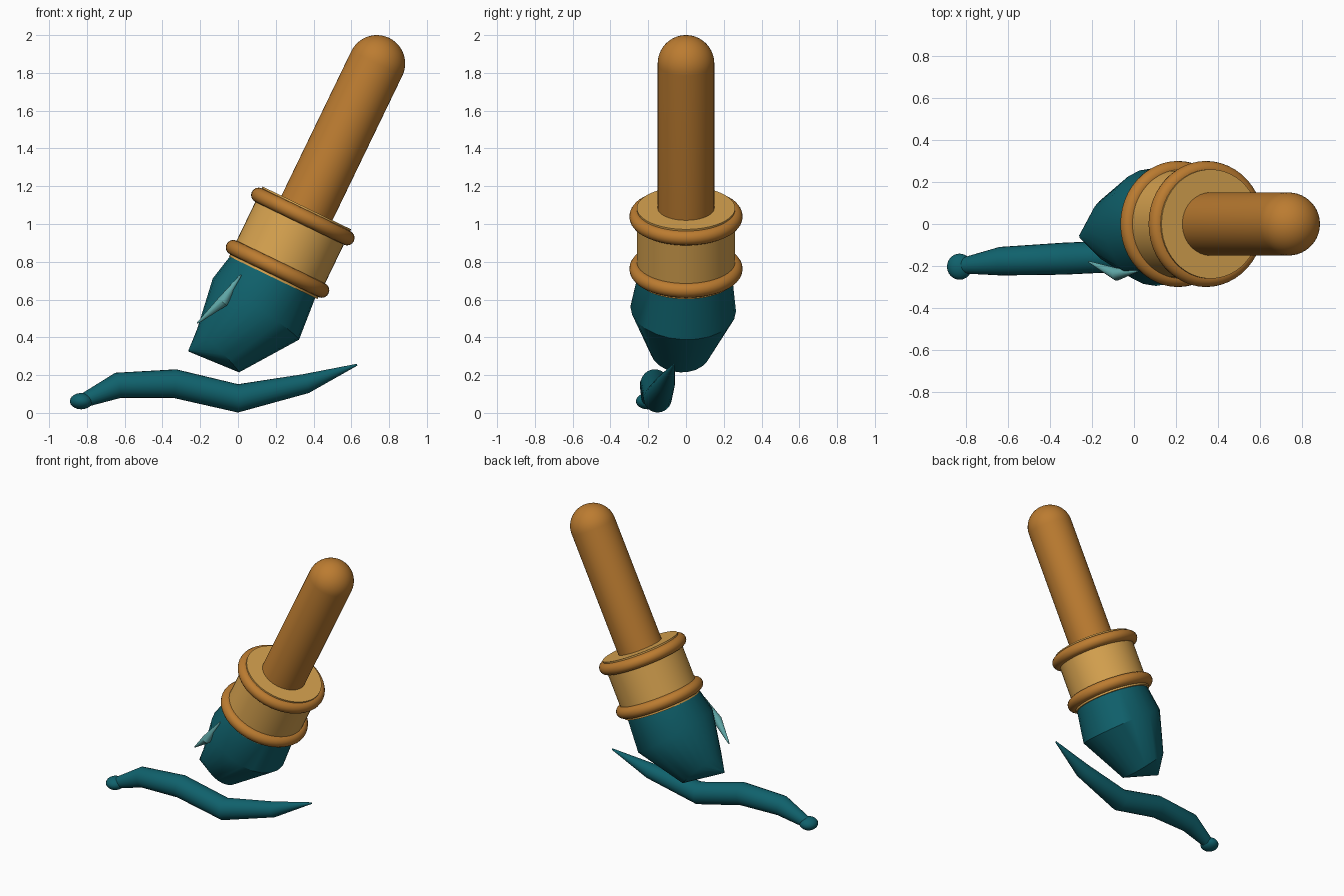
import bpy, bmesh, math
from mathutils import Vector, Matrix

cube = bpy.data.objects.get("Cube")
if cube:
    bpy.data.objects.remove(cube, do_unlink=True)

LEAN = math.radians(25.8)
END = Vector((0.735, 0, 1.85))          # centre of the rounded handle end
FRAME = Matrix.Translation(END) @ Matrix.Rotation(LEAN, 4, 'Y')


def material(name, rgb):
    m = bpy.data.materials.new(name)
    m.use_nodes = True
    m.diffuse_color = (*rgb, 1)
    m.node_tree.nodes["Principled BSDF"].inputs["Base Color"].default_value = (*rgb, 1)
    return m


wood = material("orange_wood", (0.50, 0.20, 0.03))
brass = material("pale_brass", (0.69, 0.37, 0.08))
teal = material("teal_paint", (0.005, 0.12, 0.15))
shine = material("light_teal", (0.12, 0.40, 0.40))


def finish(name, bm, mat, matrix=Matrix()):
    bmesh.ops.recalc_face_normals(bm, faces=bm.faces)
    mesh = bpy.data.meshes.new(name)
    bm.to_mesh(mesh)
    bm.free()
    mesh.transform(matrix)
    mesh.materials.append(mat)
    ob = bpy.data.objects.new(name, mesh)
    bpy.context.collection.objects.link(ob)
    bpy.ops.object.select_all(action='DESELECT')
    ob.select_set(True)
    bpy.context.view_layer.objects.active = ob
    bpy.ops.object.shade_smooth_by_angle(angle=math.radians(35))
    return ob


def skin(bm, rings, closed=False):
    """Bridge successive rings of vertices, capping the open ends."""
    n = len(rings[0])
    pairs = list(zip(rings, rings[1:])) + ([(rings[-1], rings[0])] if closed else [])
    for a, b in pairs:
        for i in range(n):
            j = (i + 1) % n
            bm.faces.new((a[i], a[j], b[j], b[i]))
    if not closed:
        bm.faces.new(rings[0])
        bm.faces.new(rings[-1])


def lathe(name, profile, mat, sides=48, closed=False):
    """Turn (radius, height) points around the leaning brush axis."""
    bm = bmesh.new()
    turns = [math.tau * i / sides for i in range(sides)]
    rings = [[bm.verts.new((r * math.cos(a), r * math.sin(a), h)) for a in turns]
             for r, h in profile]
    skin(bm, rings, closed)
    return finish(name, bm, mat, FRAME)


def sweep(name, path, mat, sides=24, tangents={}):
    """Round tube through (x, y, z, radius) points with mitred joints."""
    bm = bmesh.new()
    pts = [Vector(p[:3]) for p in path]
    steps = [(b - a).normalized() for a, b in zip(pts, pts[1:])]
    rings = []
    for k, p in enumerate(pts):
        t = steps[max(k - 1, 0)] + steps[min(k, len(steps) - 1)]
        t = Vector(tangents.get(k, t)).normalized()
        u = Vector((0, 1, 0))
        u = (u - t * u.dot(t)).normalized()
        v = t.cross(u)
        turns = [math.tau * i / sides for i in range(sides)]
        rings.append([bm.verts.new(p + (u * math.cos(a) + v * math.sin(a)) * path[k][3])
                      for a in turns])
    skin(bm, rings)
    return finish(name, bm, mat)


# Handle with domed end
dome = [(0.15 * math.cos(a), 0.15 * math.sin(a))
        for a in (math.radians(7.4 * i) for i in range(13))]
lathe("handle", [(0.15, -0.95)] + dome, wood)

# Ferrule and its two bands
lathe("ferrule", [(0.26, -1.26), (0.26, -0.85)], brass)
for label, height in (("upper_band", -0.90), ("lower_band", -1.208)):
    tube = [(0.26 + 0.04 * math.cos(a), height + 0.04 * math.sin(a))
            for a in (math.tau * i / 16 for i in range(16))]
    lathe(label, tube, wood, closed=True)

# Bristle tuft curling to a point
sweep("bristles", [(0.22, 0, 0.78, 0.24), (0.095, -0.015, 0.55, 0.28),
                   (-0.105, -0.03, 0.33, 0.16), (-0.26, -0.06, 0.33, 0.006)],
      teal, tangents={2: (-0.72, -0.05, -0.69)})

# Glint on the bristles
sweep("bristle_glint", [(0.015, -0.225, 0.73, 0.004), (-0.08, -0.24, 0.59, 0.03),
                        (-0.215, -0.18, 0.475, 0.004)], shine, sides=16)

# Paint stroke with a rounded blob at its start
sweep("paint_stroke", [(-0.83, -0.2, 0.06, 0.035), (-0.635, -0.177, 0.146, 0.068),
                       (-0.335, -0.165, 0.155, 0.076), (0, -0.15, 0.077, 0.075),
                       (0.36, -0.11, 0.155, 0.052), (0.63, -0.065, 0.255, 0.005)], teal)
bm = bmesh.new()
bmesh.ops.create_uvsphere(bm, u_segments=24, v_segments=16, radius=1)
finish("paint_blob", bm, teal, Matrix.Translation((-0.83, -0.203, 0.062))
       @ Matrix.Diagonal((0.06, 0.062, 0.043, 1)))
